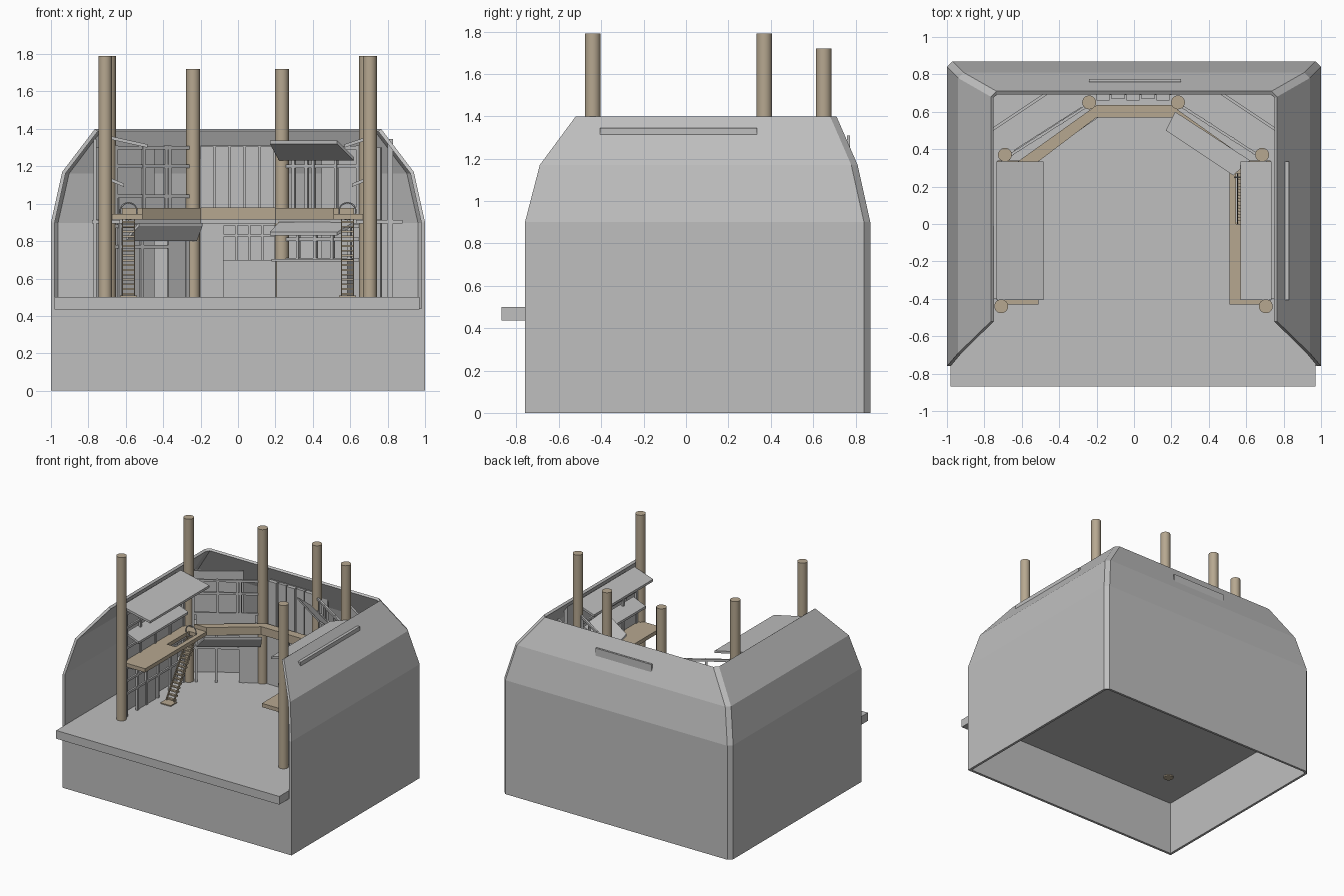
import bpy, bmesh, math
from mathutils import Vector

cube = bpy.data.objects.get("Cube")
if cube:
    bpy.data.objects.remove(cube, do_unlink=True)


def material(name, rgb):
    m = bpy.data.materials.new(name)
    m.use_nodes = True
    m.diffuse_color = (*rgb, 1)
    m.node_tree.nodes["Principled BSDF"].inputs["Base Color"].default_value = (*rgb, 1)
    return m


GREY = material("stone grey", (0.52, 0.52, 0.52))
WOOD = material("wood brown", (0.47, 0.39, 0.28))


def finish(name, bm, mat):
    me = bpy.data.meshes.new(name)
    bm.to_mesh(me)
    bm.free()
    me.materials.append(mat)
    ob = bpy.data.objects.new(name, me)
    bpy.context.collection.objects.link(ob)
    return ob


def add_prism(bm, pts, height):
    """Polygon of 3D points extruded straight up."""
    low = [bm.verts.new(p) for p in pts]
    high = [bm.verts.new((p[0], p[1], p[2] + height)) for p in pts]
    n = len(pts)
    faces = [bm.faces.new(low), bm.faces.new(high)]
    for i in range(n):
        j = (i + 1) % n
        faces.append(bm.faces.new((low[i], low[j], high[j], high[i])))
    bmesh.ops.recalc_face_normals(bm, faces=faces)


def prism(name, pts, height, mat=GREY):
    bm = bmesh.new()
    add_prism(bm, pts, height)
    return finish(name, bm, mat)


def box(name, x, y, z, mat=GREY):
    pts = [(x[0], y[0], z[0]), (x[1], y[0], z[0]), (x[1], y[1], z[0]), (x[0], y[1], z[0])]
    return prism(name, pts, z[1] - z[0], mat)


def add_wall(bm, p, q, z0, z1, t):
    """Upright plate of thickness t centred on the plan line p-q."""
    p, q = Vector(p), Vector(q)
    d = (q - p).normalized()
    s = Vector((-d.y, d.x)) * t / 2
    add_prism(bm, [(*v, z0) for v in (p - s, q - s, q + s, p + s)], z1 - z0)


def wall(name, p, q, z0, z1, t=0.015, mat=GREY):
    bm = bmesh.new()
    add_wall(bm, p, q, z0, z1, t)
    return finish(name, bm, mat)


def frame(name, p, q, z0, z1, uprights, rails, t=0.018):
    """Open lattice: uprights at fractions along p-q, rails at heights."""
    bm = bmesh.new()
    p, q = Vector(p), Vector(q)
    half = (q - p).normalized() * t / 2
    for f in uprights:
        c = p.lerp(q, f)
        add_wall(bm, c - half, c + half, z0, z1, t)
    for z in rails:
        add_wall(bm, p, q, z - t / 2, z + t / 2, t * 0.8)
    return finish(name, bm, GREY)


def awning(name, outer, inner, z_outer, z_inner, t=0.018):
    pts = [(*outer[0], z_outer), (*outer[1], z_outer), (*inner[1], z_inner), (*inner[0], z_inner)]
    return prism(name, pts, t)


# Outer shell, open at the front and leaning inwards at the top
levels = [(0, 1.0, -0.76, 0.87), (0.9, 1.0, -0.76, 0.87),
          (1.17, 0.94, -0.69, 0.81), (1.4, 0.765, -0.52, 0.71)]
c = 0.03
bm = bmesh.new()
rows = []
for z, x, yf, yb in levels:
    plan = [(-x, yf), (-x, yb - c), (-x + c, yb), (x - c, yb), (x, yb - c), (x, yf)]
    rows.append([bm.verts.new((*p, z)) for p in plan])
for a, b in zip(rows, rows[1:]):
    for i in range(5):
        bm.faces.new((a[i], b[i], b[i + 1], a[i + 1]))
shell = finish("outer_shell", bm, GREY)
mod = shell.modifiers.new("thickness", "SOLIDIFY")
mod.thickness, mod.offset = 0.02, -1

# Stage base
box("base_front", (-0.985, 0.985), (-0.76, -0.74), (0, 0.44))
box("stage_floor", (-0.98, 0.97), (-0.87, 0.855), (0.435, 0.5))

# Round posts
posts = [(-0.71, -0.44, 1.79), (0.705, -0.44, 1.79), (-0.69, 0.37, 1.79),
         (0.685, 0.37, 1.79), (-0.24, 0.65, 1.72), (0.235, 0.65, 1.72)]
for i, (x, y, top) in enumerate(posts):
    low = 0.425 if i == 0 else 0.5
    bpy.ops.mesh.primitive_cylinder_add(vertices=24, radius=0.037, depth=top - low,
                                        location=(x, y, (top + low) / 2))
    ob = bpy.context.object
    ob.name = f"post_{i + 1}"
    ob.data.materials.append(WOOD)
    bpy.ops.object.shade_smooth_by_angle()

# Back building
box("back_plate", (-0.24, 0.25), (0.76, 0.775), (0.5, 1.31))
box("back_walkway", (-0.2, 0.2), (0.57, 0.635), (0.915, 0.98), WOOD)
box("back_upper_wall", (-0.2, 0.2), (0.69, 0.7), (0.93, 1.31))
for i in range(5):
    x = -0.2 + i * 0.08
    box(f"upper_board_{i + 1}", (x, x + 0.07), (0.66 + 0.008 * (i % 2), 0.69), (0.95, 1.305))
box("back_lower_wall", (-0.2, 0.2), (0.69, 0.7), (0.5, 0.91))
box("back_door_panel", (-0.2, -0.08), (0.645, 0.66), (0.5, 0.9))
box("back_counter", (-0.08, 0.2), (0.63, 0.69), (0.5, 0.7))
frame("back_window", (-0.08, 0.65), (0.2, 0.65), 0.7, 0.9, (0, 0.25, 0.5, 0.75, 1), (0.83, 0.89), 0.012)
box("back_upper_floor", (-0.25, 0.25), (0.63, 0.78), (0.895, 0.915))

for side, s in (("left", 1), ("right", -1)):
    # Diagonal buildings
    p, q = (s * 0.69, 0.35), (s * 0.23, 0.645)
    prism(f"{side}_diagonal_walkway", [(s * 0.2, 0.57, 0.915), (s * 0.51, 0.335, 0.915),
          (s * 0.62, 0.335, 0.915), (s * 0.2, 0.635, 0.915)], 0.063, WOOD)
    prism(f"{side}_diagonal_floor", [(s * 0.2, 0.63, 0.895), (s * 0.6, 0.34, 0.895),
          (s * 0.77, 0.34, 0.895), (s * 0.77, 0.5, 0.895), (s * 0.44, 0.72, 0.895),
          (s * 0.2, 0.72, 0.895)], 0.02)
    wall(f"{side}_diagonal_back", (s * 0.765, 0.5), (s * 0.45, 0.71), 0.5, 1.3)
    if s < 0:
        frame("right_upper_frame", p, q, 0.915, 1.31, (0.08, 0.4, 0.66, 0.7, 0.97), (1.04, 1.2, 1.3))
        frame("right_lower_frame", p, q, 0.5, 0.9, (0.12, 0.38, 0.7, 0.74, 0.9), (0.77, 0.88))
        wall("right_lower_panel", (-0.36, 0.56), (-0.25, 0.63), 0.5, 0.9, 0.012)
        wall("right_balustrade", (-0.64, 0.39), (-0.28, 0.62), 0.915, 1.04, 0.012)
        awning("right_lower_awning", [(-0.6, 0.34), (-0.22, 0.6)], [(-0.53, 0.335), (-0.19, 0.57)], 0.8, 0.88)
    else:
        frame("left_upper_frame", p, q, 0.915, 1.31, (0.1, 0.36, 0.62, 0.7, 0.85, 0.97), (1.2, 1.3))
        frame("left_lower_frame", p, q, 0.7, 0.9, (0.2, 0.4, 0.6, 0.8, 0.97), (0.7, 0.81, 0.88))
        wall("left_counter", (0.6, 0.39), (0.22, 0.635), 0.5, 0.7, 0.05)
        wall("left_counter_top", (0.61, 0.37), (0.2, 0.63), 0.69, 0.705, 0.08)
        outer, inner = [(0.62, 0.34), (0.22, 0.6)], [(0.53, 0.26), (0.17, 0.5)]
        awning("left_upper_awning", outer, inner, 1.23, 1.32)
        awning("left_lower_awning", outer, inner, 0.885, 0.83)

    # Side walkways, leaving an opening for the stairs
    strips = [((0.51, 0.545), (-0.43, 0.34)), ((0.62, 0.73), (-0.43, 0.34)),
              ((0.545, 0.62), (-0.43, 0.0)), ((0.545, 0.62), (0.27, 0.34))]
    for i, (xs, ys) in enumerate(strips):
        box(f"{side}_walkway_{i + 1}", sorted(s * v for v in xs), ys, (0.915, 0.945), WOOD)
    edge = 0.88 if s > 0 else 0.78
    box(f"{side}_upper_floor", sorted((s * 0.63, s * edge)), (-0.4, 0.34), (0.893, 0.912))

    # Side buildings
    back = (0.8, 0.83) if s > 0 else (0.757, 0.772)
    box(f"{side}_building_back", sorted(s * v for v in back), (-0.405, 0.335), (0.5, 1.345))
    a, b = (s * 0.705, -0.4), (s * 0.705, 0.34)
    frame(f"{side}_ground_frame", a, b, 0.5, 0.9, (0.02, 0.2, 0.35, 0.55, 0.75, 0.98), (0.68, 0.78, 0.88))
    frame(f"{side}_upper_floor_frame", a, b, 0.94, 1.33, (0.02, 0.25, 0.5, 0.75, 0.98), (1.04, 1.2, 1.31))
    wall(f"{side}_ground_panel", (s * 0.71, -0.26), (s * 0.71, -0.02), 0.5, 0.68, 0.012)
    wall(f"{side}_upper_panel", (s * 0.71, -0.39), (s * 0.71, 0.33), 0.94, 1.04, 0.012)
    tip = 0.57 if s > 0 else 0.485
    awning(f"{side}_roof", [(s * 0.735, -0.405), (s * 0.735, 0.335)],
           [(s * tip, -0.405), (s * tip, 0.335)], 1.355, 1.3)
    awning(f"{side}_shelf", [(s * 0.72, -0.37), (s * 0.72, 0.25)],
           [(s * 0.61, -0.37), (s * 0.61, 0.25)], 1.135, 1.09)

    # Stairs: treads between two stringers, with a landing pad
    bm = bmesh.new()
    steps = 16
    for i in range(steps):
        t = (i + 0.5) / steps
        add_wall(bm, (s * 0.55, t * 0.27), (s * 0.62, t * 0.27), 0.5 + 0.41 * t, 0.51 + 0.41 * t, 0.02)
    for x in (0.55, 0.615):
        u, v = s * x, s * (x + 0.006)
        add_prism(bm, [(u, -0.01, 0.5), (v, -0.01, 0.5), (v, 0.27, 0.915), (u, 0.27, 0.915)], 0.03)
    finish(f"{side}_stairs", bm, WOOD)
    box(f"{side}_stair_pad", sorted((s * 0.54, s * 0.63)), (-0.07, 0.01), (0.5, 0.508), WOOD)

    # Hoop handrail above the stairs
    bpy.ops.mesh.primitive_torus_add(major_radius=0.045, minor_radius=0.004, major_segments=20,
                                     minor_segments=6, location=(s * 0.585, 0.25, 0.96),
                                     rotation=(math.pi / 2, 0, 0))
    hoop = bpy.context.object
    hoop.name = f"{side}_stair_hoop"
    hoop.data.materials.append(GREY)
